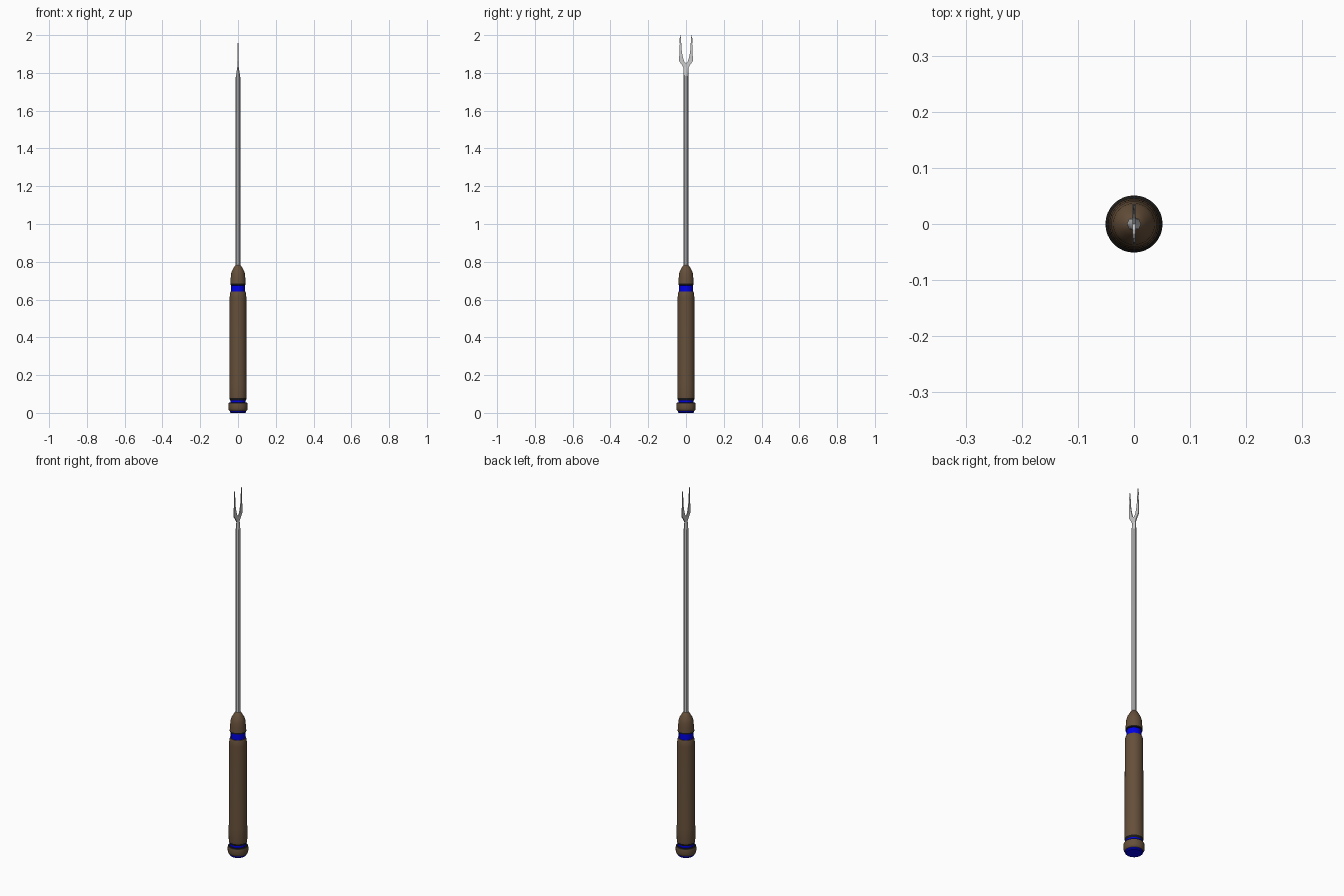
import bpy, bmesh, math

if "Cube" in bpy.data.objects:
    bpy.data.objects.remove(bpy.data.objects["Cube"])


def material(name, rgb):
    m = bpy.data.materials.new(name)
    m.diffuse_color = (*rgb, 1)
    m.use_nodes = True
    m.node_tree.nodes["Principled BSDF"].inputs["Base Color"].default_value = m.diffuse_color
    return m


brown = material("wood_brown", (0.13, 0.078, 0.042))
blue = material("blue", (0.0, 0.0, 0.8))
black = material("black", (0.01, 0.01, 0.01))


def finish(name, bm, mat=None, smooth=True):
    bmesh.ops.recalc_face_normals(bm, faces=bm.faces)
    mesh = bpy.data.meshes.new(name)
    bm.to_mesh(mesh)
    bm.free()
    ob = bpy.data.objects.new(name, mesh)
    bpy.context.collection.objects.link(ob)
    if mat:
        mesh.materials.append(mat)
    if smooth:
        bpy.ops.object.select_all(action='DESELECT')
        ob.select_set(True)
        bpy.context.view_layer.objects.active = ob
        bpy.ops.object.shade_smooth_by_angle(angle=math.radians(35))
    return ob


def loft(name, rings, mat=None, sides=32):
    """Stack of capped elliptical rings (rx, ry, z)."""
    bm = bmesh.new()
    loops = [[bm.verts.new((rx * math.cos(2 * math.pi * i / sides),
                            ry * math.sin(2 * math.pi * i / sides), z))
              for i in range(sides)] for rx, ry, z in rings]
    for a, b in zip(loops, loops[1:]):
        for i in range(sides):
            j = (i + 1) % sides
            bm.faces.new((a[i], a[j], b[j], b[i]))
    bm.faces.new(loops[0][::-1])
    bm.faces.new(loops[-1])
    return finish(name, bm, mat)


def lathe(name, profile, mat):
    return loft(name, [(r, r, z) for r, z in profile], mat)


# Handle, bottom to top
lathe("bottom_disc", [(0.038, 0.0), (0.043, 0.004), (0.043, 0.014)], blue)
lathe("end_cap", [(0.044, 0.01), (0.049, 0.016), (0.051, 0.024),
                  (0.051, 0.044), (0.05, 0.05)], brown)
lathe("end_cap_rim", [(0.05, 0.05), (0.046, 0.055), (0.04, 0.056)], black)
lathe("lower_band", [(0.041, 0.05), (0.041, 0.072)], blue)
lathe("grip_lower_rim", [(0.041, 0.066), (0.044, 0.071), (0.045, 0.078)], black)
lathe("grip", [(0.045, 0.078), (0.046, 0.088), (0.046, 0.16), (0.045, 0.17),
               (0.044, 0.61), (0.043, 0.63), (0.039, 0.643)], brown)
lathe("upper_band", [(0.036, 0.63), (0.036, 0.69)], blue)
lathe("ferrule_rim", [(0.036, 0.675), (0.041, 0.677), (0.041, 0.684)], black)
lathe("ferrule", [(0.041, 0.684), (0.039, 0.71), (0.037, 0.735), (0.032, 0.752),
                  (0.022, 0.77), (0.014, 0.782), (0.01, 0.785)], brown)

# Metal rod, flattened in x toward the fork
loft("rod", [(0.0125, 0.0125, 0.75), (0.0125, 0.0125, 1.775),
             (0.007, 0.0125, 1.81), (0.003, 0.013, 1.835)], sides=8)

# Flat two-tined fork: strips of (inner y, outer y, z inner, z outer), mirrored
strips = [(0.0, 0.012, 1.825, 1.825), (0.0, 0.022, 1.852, 1.843),
          (0.010, 0.036, 1.862, 1.862), (0.017, 0.036, 1.885, 1.885),
          (0.022, 0.034, 1.91, 1.91), (0.025, 0.033, 1.955, 1.955),
          (0.026, 0.035, 1.975, 1.972), (0.029, 0.031, 2.0, 2.0)]
bm = bmesh.new()
for side in (-1, 1):
    rows = []
    for yi, yo, zi, zo in strips:
        t = 0.003 - 0.0022 * (zi - 1.825) / 0.175
        rows.append([bm.verts.new(p) for p in (
            (-t, side * yi, zi), (-t, side * yo, zo),
            (t, side * yo, zo), (t, side * yi, zi))])
    for k, (a, b) in enumerate(zip(rows, rows[1:])):
        for i in range(4):
            if k == 0 and i == 3:
                continue  # shared centre seam
            j = (i + 1) % 4
            bm.faces.new((a[i], a[j], b[j], b[i]))
    bm.faces.new(rows[0])
    bm.faces.new(rows[-1])
bmesh.ops.remove_doubles(bm, verts=bm.verts, dist=0.0001)
finish("fork_tines", bm, smooth=False)
